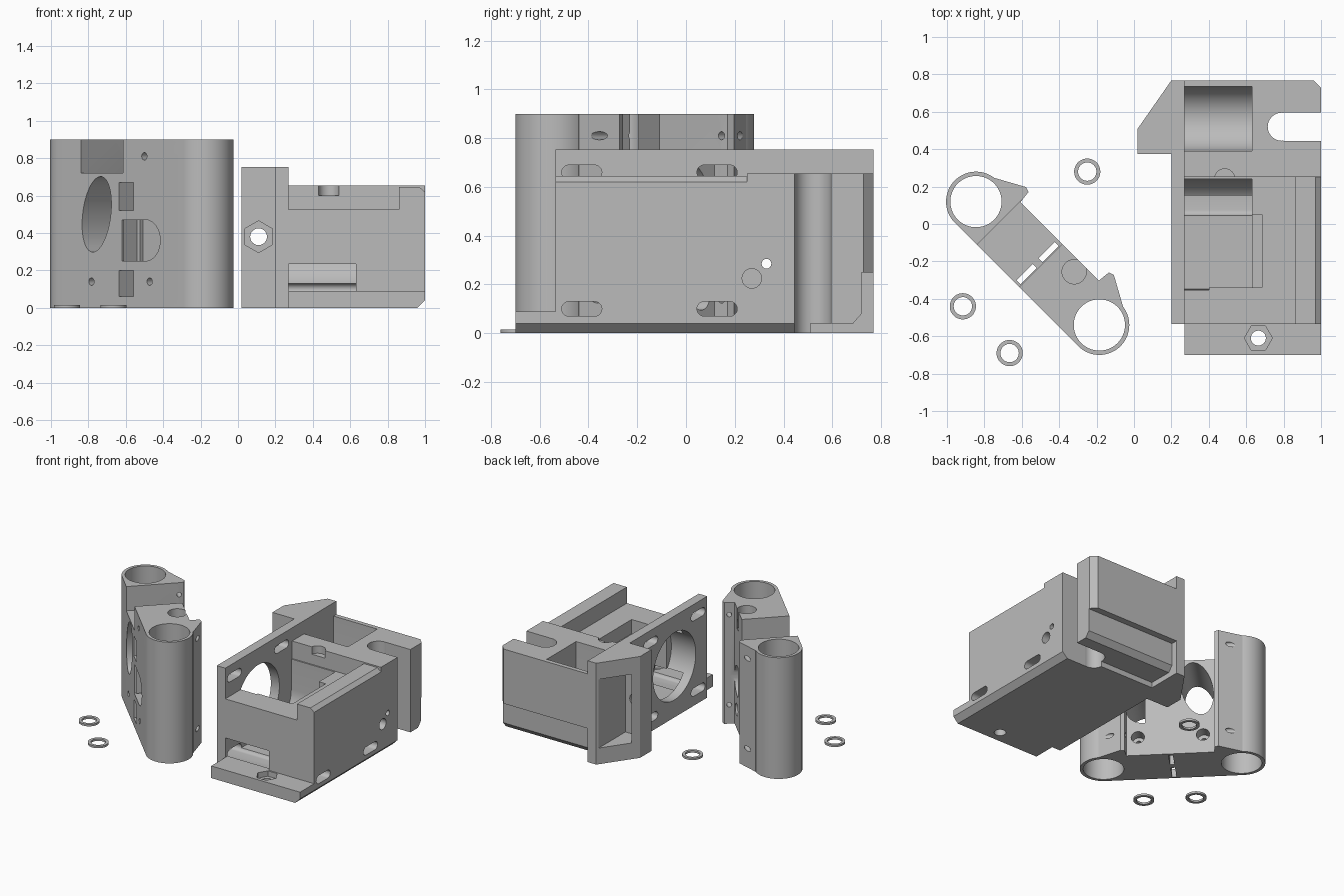
import bpy, bmesh, math
from mathutils import Matrix, Vector

if "Cube" in bpy.data.objects:
    bpy.data.objects.remove(bpy.data.objects["Cube"])

grey = bpy.data.materials.new("plain grey")
grey.diffuse_color = (0.5, 0.5, 0.5, 1)
grey.use_nodes = True
grey.node_tree.nodes["Principled BSDF"].inputs["Base Color"].default_value = grey.diffuse_color
AX = {'x': Matrix(((0, 0, 1), (1, 0, 0), (0, 1, 0))).to_4x4(),   # profile (y, z), along x
      'y': Matrix(((1, 0, 0), (0, 0, 1), (0, 1, 0))).to_4x4(),   # profile (x, z), along y
      'z': Matrix.Identity(4)}


def prism(name, pts, a, b, axis='z'):
    """Extrude a 2D profile from a to b along an axis."""
    bm = bmesh.new()
    low = [bm.verts.new(AX[axis] @ Vector((p[0], p[1], a))) for p in pts]
    high = [bm.verts.new(AX[axis] @ Vector((p[0], p[1], b))) for p in pts]
    n = len(pts)
    bm.faces.new(low)
    bm.faces.new(high)
    for i in range(n):
        bm.faces.new((low[i], low[(i + 1) % n], high[(i + 1) % n], high[i]))
    bmesh.ops.recalc_face_normals(bm, faces=bm.faces)
    me = bpy.data.meshes.new(name)
    bm.to_mesh(me)
    bm.free()
    me.materials.append(grey)
    ob = bpy.data.objects.new(name, me)
    bpy.context.collection.objects.link(ob)
    return ob


def box(x0, x1, y0, y1, z0, z1, name="block"):
    return prism(name, [(x0, y0), (x1, y0), (x1, y1), (x0, y1)], z0, z1)


def oval(cx, cy, rx, ry=None, n=48, tilt=0.0):
    ry = ry or rx
    out = []
    for i in range(n):
        t = 2 * math.pi * i / n
        p, q = rx * math.cos(t), ry * math.sin(t)
        out.append((cx + p * math.cos(tilt) - q * math.sin(tilt),
                    cy + p * math.sin(tilt) + q * math.cos(tilt)))
    return out


def rod(c, r, a, b, axis='z', n=48):
    return prism("rod", oval(c[0], c[1], r, n=n), a, b, axis)


def slot(y0, y1, z0, z1):
    """Rounded slot profile."""
    r = (z1 - z0) / 2
    arc = [math.pi * i / 10 - math.pi / 2 for i in range(11)]
    return ([(y1 - r + r * math.cos(t), z0 + r + r * math.sin(t)) for t in arc] +
            [(y0 + r - r * math.cos(t), z0 + r - r * math.sin(t)) for t in arc])


def combine(ob, parts, op):
    bpy.context.view_layer.objects.active = ob
    for p in parts:
        m = ob.modifiers.new("join", 'BOOLEAN')
        m.operation, m.object, m.solver = op, p, 'EXACT'
        bpy.ops.object.modifier_apply(modifier=m.name)
        bpy.data.objects.remove(p, do_unlink=True)


def finish(ob):
    bpy.ops.object.select_all(action='DESELECT')
    ob.select_set(True)
    bpy.context.view_layer.objects.active = ob
    bpy.ops.object.shade_smooth_by_angle(angle=math.radians(25))


# --- Twin bearing holder, built along its own axis then turned 45 degrees
H = 0.9
holder = box(-0.4665, 0.4665, -0.16, 0.166, 0, H, "bearing_holder")
parts = []
for s in (-1, 1):
    parts.append(rod((s * 0.4665, 0), 0.16, 0, H, n=64))
    wing = [(0.29, 0.1), (0.304, 0.235), (0.332, 0.244), (0.485, 0.16), (0.467, 0.1)]
    parts.append(prism("wing", [(s * u, v) for u, v in wing], 0, H))
combine(holder, parts, 'UNION')

cuts = [box(-0.3, 0.02, -0.3, 0.4, 0.72, 1)]                       # upper notch
for s in (-1, 1):
    cuts.append(rod((s * 0.4665, 0), 0.137, -0.1, 1, n=64))        # bearing bores
    v0, v1 = sorted((s * 0.022, s * 0.145))
    cuts.append(box(-0.015, 0.015, v0, v1, -0.1, 1))               # belt slits
    cuts.append(rod((s * 0.22, 0.14), 0.02, -0.3, 0.3, 'y', 20))   # screw holes
    cuts.append(rod((s * 0.22, 0.14), 0.045, 0.08, 0.3, 'y', 24))
    for z in (0.14, 0.81):
        a, b = sorted((s * 0.27, s * 0.45))
        cuts.append(rod((0.202, z), 0.017, a, b, 'x', 16))         # wing holes
cuts += [rod((0.18, 0.81), 0.02, -0.3, 0.3, 'y', 20),
         rod((0.17, 0.106), 0.065, 0.75, 1),
         prism("oval_hole", oval(-0.18, 0.5, 0.105, 0.205, tilt=-0.2), -0.3, 0.3, 'y'),
         box(-0.01, 0.10, -0.3, -0.06, 0.52, 0.67),
         box(-0.01, 0.10, -0.3, -0.06, 0.06, 0.20)]
dee = [(0.19 + 0.11 * math.cos(t), 0.36 + 0.11 * math.sin(t))
       for t in [math.pi * (i / 16 - 0.5) for i in range(17)]]
cuts.append(prism("belt_pocket", dee + [(0.01, 0.47), (0.01, 0.25)], -0.3, 0.0, 'y'))
cuts.append(prism("belt_window", dee + [(0.17, 0.47), (0.17, 0.25)], -0.05, 0.3, 'y'))
combine(holder, cuts, 'DIFFERENCE')
holder.data.transform(Matrix.Translation((-0.515, -0.21, 0)) @ Matrix.Rotation(-math.pi / 4, 4, 'Z'))
finish(holder)

# --- Motor housing: tall side wall, box, rear block, front flange, side wing
housing = box(0.2, 0.27, -0.535, 0.768, 0, 0.753, "motor_housing")
front = [(0.25, 0), (0.96, 0), (1, 0.04), (1, 0.62), (0.97, 0.645), (0.86, 0.645),
         (0.86, 0.525), (0.25, 0.525)]
rear = [(0.25, 0), (0.96, 0), (1, 0.04), (1, 0.655), (0.25, 0.655)]
flange = [(0.27, 0), (0.96, 0), (1, 0.04), (1, 0.09), (0.27, 0.09)]
combine(housing, [
    prism("front_box", front, -0.535, 0.26, 'y'),
    prism("rear_block", rear, 0.25, 0.768, 'y'),
    prism("flange", flange, -0.70, -0.5, 'y'),
    prism("side_wing", [(0.02, 0.375), (0.23, 0.375), (0.23, 0.768), (0.2, 0.768), (0.02, 0.51)], 0, 0.753),
], 'UNION')

# motor cavity with a rounded lower rear corner
fillet = [(0.03 + 0.21 * math.sin(t), 0.30 - 0.21 * math.cos(t))
          for t in [math.pi / 2 * i / 12 for i in range(13)]]
cavity = [(-0.34, 0.09)] + fillet + [(0.24, 0.9), (-0.34, 0.9)]
# pulley pocket with a round floor
pulley = [(0.5625 - 0.1725 * math.cos(t), 0.4 - 0.1725 * math.sin(t))
          for t in [math.pi * i / 24 for i in range(25)]]
cuts = [
    prism("cavity", cavity, 0.27, 0.63, 'x'),
    prism("pulley", pulley + [(0.735, 0.9), (0.39, 0.9)], 0.27, 0.63, 'x'),
    rod((-0.15, 0.38), 0.25, 0.1, 0.4, 'x', 64),                     # motor opening
    box(0.27, 0.63, -0.6, -0.3, 0.09, 0.235),                        # front window
    box(0.6, 0.685, -0.34, 0.05, 0.42, 0.9),                         # cavity step
    box(0.8, 1.2, 0.445, 0.595, -0.1, 0.9),                          # open slot
    rod((0.79, 0.52), 0.075, -0.1, 0.9),
    box(0.72, 0.9, 0.445, 0.595, -0.1, -0.05),
    prism("rear_rebate", [(0.51, -0.1), (0.51, 0.04), (0.685, 0.04), (0.72, 0.08), (0.72, 0.25),
                          (0.9, 0.25), (0.9, -0.1)], 0.27, 1.2, 'x'),
    prism("corner", [(0.96, 0.768), (1, 0.728), (1.1, 0.728), (1.1, 0.9), (0.96, 0.9)], -0.1, 0.9),
    rod((0.665, -0.61), 0.04, -0.1, 0.3, n=24),                      # flange nut trap
    rod((0.665, -0.61), 0.075, 0.05, 0.3, n=6),
    rod((0.11, 0.38), 0.045, 0.2, 0.9, 'y', 24),                     # wing nut trap
    prism("hex", oval(0.11, 0.38, 0.085, n=6, tilt=math.pi / 6), 0.3, 0.41, 'y'),
    box(0.055, 0.19, 0.44, 0.9, 0.12, 0.63),                         # wing pocket
    rod((0.485, 0.24), 0.055, 0.6, 0.9, n=24),
    rod((0.27, 0.225), 0.04, 0.9, 1.2, 'x', 24),
    rod((0.33, 0.285), 0.02, -0.2, 1.2, 'x', 16),
]
for y0 in (-0.51, 0.045):                                            # motor screw slots
    cuts.append(prism("slot", slot(y0, y0 + 0.165, 0.07, 0.13), 0.1, 1.2, 'x'))
    cuts.append(prism("slot", slot(y0, y0 + 0.165, 0.63, 0.69), 0.1, 0.4, 'x'))
combine(housing, cuts, 'DIFFERENCE')
finish(housing)

# --- Three loose washers
for i, c in enumerate([(-0.25, 0.28), (-0.915, -0.44), (-0.665, -0.69)]):
    ring = prism("washer_%d" % (i + 1), oval(c[0], c[1], 0.07), 0, 0.015)
    combine(ring, [rod(c, 0.049, -0.1, 0.1)], 'DIFFERENCE')
    finish(ring)
